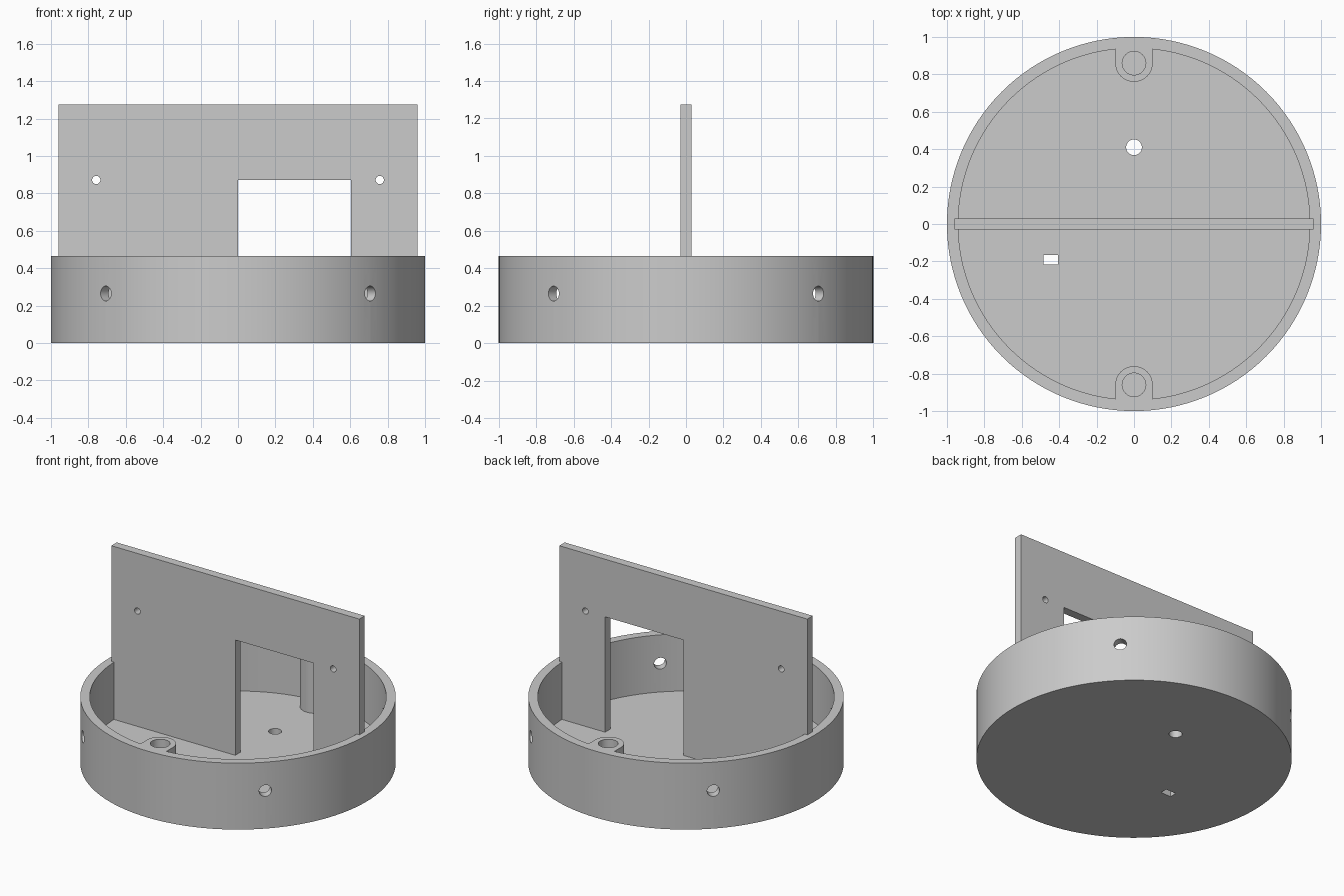
import bpy
import math
from mathutils import Matrix, Vector

if "Cube" in bpy.data.objects:
    bpy.data.objects.remove(bpy.data.objects["Cube"], do_unlink=True)

RIM, FLOOR, WALL_HOLE_Z = 0.465, 0.065, 0.265

grey = bpy.data.materials.new("light grey")
grey.use_nodes = True
color = (0.6, 0.6, 0.6, 1)
grey.diffuse_color = color
grey.node_tree.nodes["Principled BSDF"].inputs["Base Color"].default_value = color


def cylinder(name, x, y, z0, z1, radius, sides=48):
    bpy.ops.mesh.primitive_cylinder_add(
        vertices=sides, radius=radius, depth=z1 - z0, location=(x, y, (z0 + z1) / 2))
    obj = bpy.context.object
    obj.name = name
    obj.data.materials.append(grey)
    return obj


def rod(name, center, direction, radius, length):
    """Cylinder whose axis follows the given direction."""
    obj = cylinder(name, 0, 0, -length / 2, length / 2, radius)
    turn = Vector(direction).to_track_quat('Z', 'Y').to_matrix().to_4x4()
    obj.matrix_world = Matrix.Translation(center) @ turn
    return obj


def box(name, x0, x1, y0, y1, z0, z1):
    bpy.ops.mesh.primitive_cube_add(
        size=1, location=((x0 + x1) / 2, (y0 + y1) / 2, (z0 + z1) / 2))
    obj = bpy.context.object
    obj.name = name
    obj.scale = (x1 - x0, y1 - y0, z1 - z0)
    bpy.ops.object.transform_apply(location=False, rotation=False, scale=True)
    obj.data.materials.append(grey)
    return obj


def cut(target, cutter):
    """Subtract the cutter from the target, then discard the cutter."""
    cutter.hide_render = True
    mod = target.modifiers.new("cut", 'BOOLEAN')
    mod.operation = 'DIFFERENCE'
    mod.solver = 'EXACT'
    mod.object = cutter
    bpy.ops.object.select_all(action='DESELECT')
    target.select_set(True)
    bpy.context.view_layer.objects.active = target
    bpy.ops.object.modifier_apply(modifier=mod.name)
    bpy.data.objects.remove(cutter, do_unlink=True)


# Hollow of the bowl, leaving two rounded screw posts against the wall
hollow = cylinder("hollow", 0, 0, FLOOR, RIM + 0.1, 0.94, 128)
for side in (-1, 1):
    near, far = sorted((side * 0.86, side * 1.1))
    cut(hollow, cylinder("post_round", 0, side * 0.86, 0, 1, 0.1))
    cut(hollow, box("post_web", -0.1, 0.1, near, far, 0, 1))

# Round bowl
bowl = cylinder("round_base", 0, 0, 0, RIM, 1, 128)
cut(bowl, hollow)

# Blind screw holes in the posts
for side in (-1, 1):
    cut(bowl, cylinder("screw_hole", 0, side * 0.86, FLOOR, 1, 0.063))

# Four radial holes through the wall
for i in range(4):
    a = math.radians(45 + 90 * i)
    d = Vector((math.cos(a), math.sin(a), 0))
    cut(bowl, rod("wall_hole", d * 0.97 + Vector((0, 0, WALL_HOLE_Z)), d, 0.04, 0.3))

# Round cable hole and small slot in the floor
cut(bowl, cylinder("floor_hole", 0, 0.41, -0.1, 0.2, 0.042))
cut(bowl, box("floor_slot", -0.485, -0.405, -0.217, -0.165, -0.1, 0.2))

# Upright plate with an opening and two mounting holes
plate = box("upright_plate", -0.96, 0.96, -0.03, 0.03, FLOOR, 1.275)
cut(plate, box("opening", 0, 0.605, -0.2, 0.2, 0, 0.872))
for side in (-1, 1):
    cut(plate, rod("mount_hole", (side * 0.758, 0, 0.872), (0, 1, 0), 0.022, 0.4))

# Smooth the curved walls, keep the edges sharp
for obj in (bowl, plate):
    bpy.ops.object.select_all(action='DESELECT')
    obj.select_set(True)
    bpy.context.view_layer.objects.active = obj
    bpy.ops.object.shade_smooth_by_angle(angle=math.radians(30))
